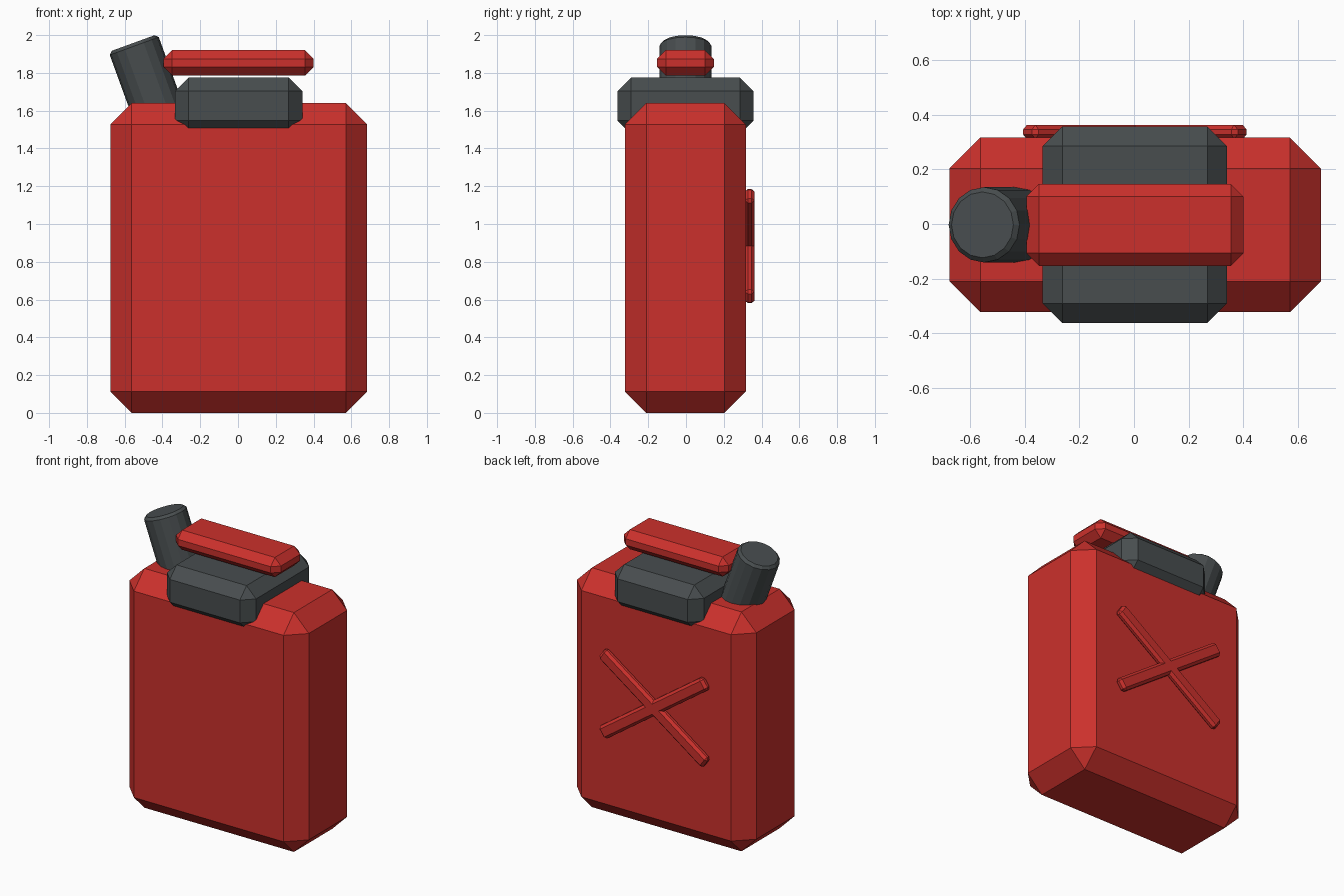
import bpy, bmesh, math
from mathutils import Matrix

if "Cube" in bpy.data.objects:
    bpy.data.objects.remove(bpy.data.objects["Cube"])


def material(name, color):
    m = bpy.data.materials.new(name)
    m.diffuse_color = color
    m.use_nodes = True
    m.node_tree.nodes["Principled BSDF"].inputs["Base Color"].default_value = m.diffuse_color
    return m


RED = material("red_paint", (0.60, 0.03, 0.025, 1))
GREY = material("dark_grey", (0.065, 0.075, 0.078, 1))


def finish(bm, name, mat, matrix):
    bm.normal_update()
    mesh = bpy.data.meshes.new(name)
    bm.to_mesh(mesh)
    bm.free()
    mesh.materials.append(mat)
    ob = bpy.data.objects.new(name, mesh)
    ob.matrix_world = matrix
    bpy.context.collection.objects.link(ob)
    return ob


def chamfer(bm, edges, width):
    bmesh.ops.bevel(bm, geom=edges, offset=width, offset_type='OFFSET',
                    segments=1, affect='EDGES', profile=0.5)


def chamfer_box(name, center, size, width, mat, tilt=0.0):
    bm = bmesh.new()
    bmesh.ops.create_cube(bm, size=1, matrix=Matrix.Diagonal((*size, 1)))
    chamfer(bm, bm.edges[:], width)
    return finish(bm, name, mat, Matrix.Translation(center) @ Matrix.Rotation(tilt, 4, 'Y'))


# Can body
chamfer_box("can_body", (0.004, -0.003, 0.82), (1.36, 0.64, 1.64), 0.113, RED)

# Grey saddle block across the top
chamfer_box("top_saddle", (0.003, -0.003, 1.625), (0.675, 0.72, 0.30), 0.072, GREY)

# Carrying handle
chamfer_box("handle", (0.003, -0.003, 1.853), (0.795, 0.30, 0.135), 0.046, RED)

# Crossed ribs on the back
for side, sign in (("left", -1), ("right", 1)):
    chamfer_box("rib_" + side, (0.003, 0.337, 0.883), (0.96, 0.09, 0.055)[:1] + (0.052, 0.09),
                0.017, RED, sign * math.radians(35))

# Tilted spout with a chamfered rim
length, tilt = 0.5, Matrix.Rotation(math.radians(-20), 4, 'Y')
bm = bmesh.new()
bmesh.ops.create_cone(bm, cap_ends=True, segments=16, radius1=0.138, radius2=0.138, depth=length,
                      matrix=Matrix.Translation((0, 0, -length / 2)))
rims = [e for e in bm.edges if abs(e.verts[0].co.z - e.verts[1].co.z) < 1e-4]
chamfer(bm, rims, 0.017)
finish(bm, "spout", GREY, Matrix.Translation((-0.555, -0.003, 1.958)) @ tilt)
